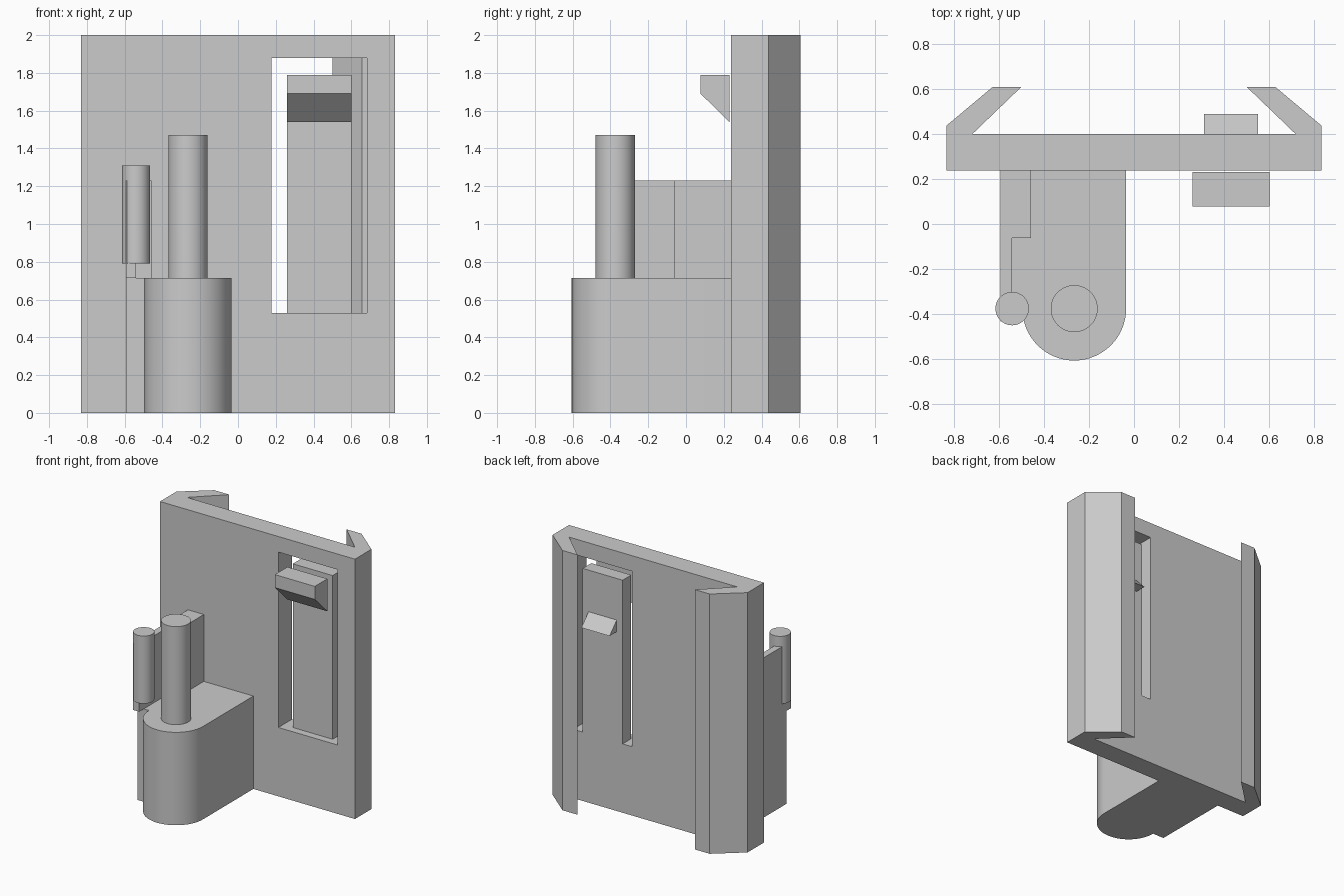
import bpy, bmesh, math
from mathutils import Vector

cube = bpy.data.objects.get("Cube")
if cube:
    bpy.data.objects.remove(cube, do_unlink=True)

grey = bpy.data.materials.new("plain_grey")
grey.use_nodes = True
colour = (0.6, 0.6, 0.6, 1)
grey.diffuse_color = colour
grey.node_tree.nodes["Principled BSDF"].inputs["Base Color"].default_value = colour


def extrude(name, points, vector):
    """Solid made by sweeping a flat 3D outline along a vector."""
    bm = bmesh.new()
    face = bm.faces.new([bm.verts.new(p) for p in points])
    swept = bmesh.ops.extrude_face_region(bm, geom=[face])["geom"]
    bmesh.ops.translate(bm, vec=Vector(vector),
                        verts=[v for v in swept if isinstance(v, bmesh.types.BMVert)])
    bmesh.ops.recalc_face_normals(bm, faces=bm.faces)
    mesh = bpy.data.meshes.new(name)
    bm.to_mesh(mesh)
    bm.free()
    mesh.materials.append(grey)
    ob = bpy.data.objects.new(name, mesh)
    bpy.context.collection.objects.link(ob)
    return ob


def upright(name, outline, z0, z1):
    return extrude(name, [(x, y, z0) for x, y in outline], (0, 0, z1 - z0))


def sideways(name, profile, x0, x1):
    return extrude(name, [(x0, y, z) for y, z in profile], (x1 - x0, 0, 0))


def box(name, x0, x1, y0, y1, z0, z1):
    return upright(name, [(x0, y0), (x1, y0), (x1, y1), (x0, y1)], z0, z1)


def arc(cx, cy, r, start, end, steps):
    turns = [math.radians(start + (end - start) * i / steps) for i in range(steps + 1)]
    return [(cx + r * math.cos(a), cy + r * math.sin(a)) for a in turns]


def smooth(ob):
    bpy.ops.object.select_all(action="DESELECT")
    ob.select_set(True)
    bpy.context.view_layer.objects.active = ob
    bpy.ops.object.shade_smooth_by_angle(angle=math.radians(30))


def pin(name, cx, cy, r, z0, z1):
    smooth(upright(name, arc(cx, cy, r, 0, 360, 48)[:-1], z0, z1))


FRONT, BACK = 0.237, 0.4

# Back plate with a dovetail lip on each side
half = [(0.83, FRONT), (0.83, 0.437), (0.627, 0.607), (0.5, 0.607), (0.715, BACK)]
plate = upright("back_plate", half + [(-x, y) for x, y in reversed(half)], 0, 2)

# Slot around the spring tongue, slightly notching the lip
cutter = box("slot_cutter", 0.178, 0.682, 0.1, 0.457, 0.53, 1.88)
cutter.hide_render = True
cutter.hide_viewport = True
cut = plate.modifiers.new("slot", "BOOLEAN")
cut.object = cutter
cut.solver = "EXACT"

# Spring tongue with front catch and rear wedge
box("spring_tongue", 0.26, 0.6, 0.295, BACK, 0.53, 1.79)
sideways("front_catch", [(0.077, 1.79), (0.23, 1.79), (0.23, 1.54), (0.077, 1.69)], 0.26, 0.6)
sideways("rear_wedge", [(BACK, 1.47), (BACK, 1.38), (0.487, 1.38)], 0.31, 0.55)

# Rounded hinge block and its post
CX, CY = -0.265, -0.375
smooth(upright("hinge_block", [(-0.035, FRONT)] + arc(CX, CY, 0.23, 0, -180, 32)
               + [(-0.495, FRONT)], 0, 0.715))
pin("hinge_post", CX, CY, 0.104, 0.715, 1.47)

# Side wall: lower slab, thick upper part, thin arm carrying the small pin
box("lower_side_wall", -0.592, -0.495, CY, FRONT, 0, 0.715)
upright("upper_side_wall", [(-0.592, FRONT), (-0.592, -0.432), (-0.54, -0.432),
                            (-0.54, -0.063), (-0.457, -0.063), (-0.457, FRONT)], 0.715, 1.23)
pin("side_pin", -0.54, CY, 0.074, 0.79, 1.31)
